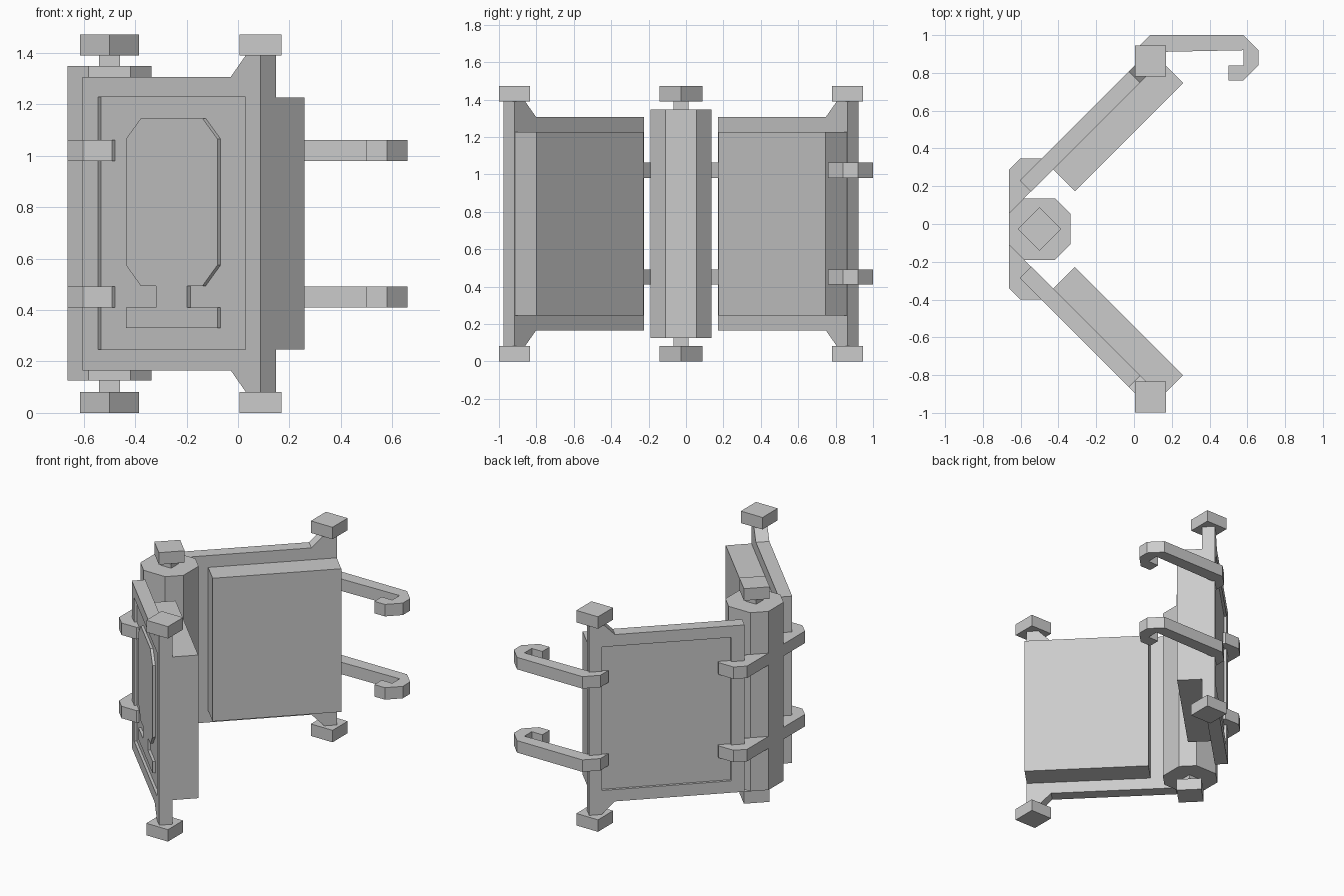
import bpy
import bmesh

cube = bpy.data.objects.get("Cube")
if cube:
    bpy.data.objects.remove(cube, do_unlink=True)

MID_Y = -0.027   # mirror plane between the two covers
SPINE_X = -0.5

grey = bpy.data.materials.new("plain_grey")
grey.use_nodes = True
grey.diffuse_color = (0.6, 0.6, 0.6, 1)
grey.node_tree.nodes["Principled BSDF"].inputs["Base Color"].default_value = (0.6, 0.6, 0.6, 1)


def prism(name, profile, place, low, high):
    """Extrude a 2D profile from low to high; place maps (a, b, level) to a point."""
    bm = bmesh.new()
    rings = [[bm.verts.new(place(a, b, t)) for a, b in profile] for t in (low, high)]
    for ring in rings:
        bm.faces.new(ring)
    n = len(profile)
    for i in range(n):
        j = (i + 1) % n
        bm.faces.new((rings[0][i], rings[0][j], rings[1][j], rings[1][i]))
    bmesh.ops.recalc_face_normals(bm, faces=bm.faces)
    mesh = bpy.data.meshes.new(name)
    bm.to_mesh(mesh)
    bm.free()
    mesh.materials.append(grey)
    obj = bpy.data.objects.new(name, mesh)
    bpy.context.collection.objects.link(obj)
    return obj


def upright(a, b, t):
    return (a, b, t)


def rect(a0, a1, b0, b1):
    return [(a0, b0), (a1, b0), (a1, b1), (a0, b1)]


def square(cx, cy, h):
    return rect(cx - h, cx + h, cy - h, cy + h)


def cut(obj, cutter):
    """Subtract the cutter, bake the result and discard the cutter."""
    cutter.hide_render = True
    mod = obj.modifiers.new("recess", 'BOOLEAN')
    mod.object = cutter
    mod.operation = 'DIFFERENCE'
    mod.solver = 'EXACT'
    graph = bpy.context.evaluated_depsgraph_get()
    baked = bpy.data.meshes.new_from_object(obj.evaluated_get(graph))
    obj.modifiers.clear()
    obj.data = baked
    bpy.data.objects.remove(cutter, do_unlink=True)


# Spine: octagonal column with a square pin and turned end caps
r, c = 0.163, 0.082
octagon = [(c, -r), (r, -c), (r, c), (c, r), (-c, r), (-r, c), (-r, -c), (-c, -r)]
prism("spine", [(SPINE_X + x, MID_Y + y) for x, y in octagon], upright, 0.125, 1.348)
prism("spine_pin", square(SPINE_X, MID_Y, 0.041), upright, 0.04, 1.43)
d = 0.115
diamond = [(SPINE_X + d, MID_Y), (SPINE_X, MID_Y + d), (SPINE_X - d, MID_Y), (SPINE_X, MID_Y - d)]
for label, z0 in (("bottom", 0), ("top", 1.39)):
    prism(f"spine_cap_{label}", diamond, upright, z0, z0 + 0.082)

# Cover outline with flared corners running into the edge post
cover = [(-0.605, 0.165), (-0.028, 0.165), (0.03, 0.082), (0.03, 0.04), (0.087, 0.04)]
cover += [(u, 1.472 - z) for u, z in reversed(cover)]
hinge = [(-0.663, -0.109), (-0.663, -0.34), (-0.602, -0.4), (-0.49, -0.4),
         (-0.46, -0.37), (-0.54, -0.232)]
STRAP_Z = (0.41, 0.98)

for label, sign in (("front", 1), ("back", -1)):
    def flip(y):
        return y if sign > 0 else 2 * MID_Y - y

    # u runs along the outer face of the cover, n goes inward
    def slanted(u, z, n):
        return (u + n, flip(-0.89 - u + n), z)

    def sided(x, y, z):
        return (x, flip(y), z)

    board = prism(f"{label}_cover", cover, slanted, 0, 0.06)
    cut(board, prism("panel_cutter", rect(-0.545, 0.03, 0.246, 1.228), slanted, -0.05, 0.0125))
    prism(f"{label}_pages", rect(-0.488, 0.085, 0.246, 1.226), slanted, 0.058, 0.1745 - 0.0)

    for end, z0 in (("bottom", 0), ("top", 1.39)):
        prism(f"{label}_post_cap_{end}", square(0.087, -0.917, 0.082), sided, z0, z0 + 0.082)
    for end, z0 in zip(("lower", "upper"), STRAP_Z):
        prism(f"{label}_hinge_{end}", hinge, sided, z0, z0 + 0.082)

# Raised ornament on the front cover, symmetric about its own axis
AXIS = -0.258
half = [(0.178, 0.33), (0.178, 0.41), (0.06, 0.41), (0.06, 0.494),
        (0.12, 0.494), (0.178, 0.575), (0.178, 1.065), (0.12, 1.145)]
outline = [(AXIS + a, z) for a, z in half] + [(AXIS - a, z) for a, z in reversed(half)]
prism("front_ornament", outline, lambda u, z, n: (u + n, -0.89 - u + n, z), 0, 0.02)

# Hooked clasps reaching out from the back cover edge
hook = [(0.005, 0.83), (0.005, 0.92), (0.085, 1.0), (0.58, 1.0), (0.66, 0.92), (0.66, 0.84),
        (0.58, 0.76), (0.5, 0.76), (0.5, 0.84), (0.58, 0.84), (0.58, 0.92), (0.085, 0.91)]
for end, z0 in zip(("lower", "upper"), STRAP_Z):
    prism(f"clasp_{end}", hook, upright, z0, z0 + 0.082)
